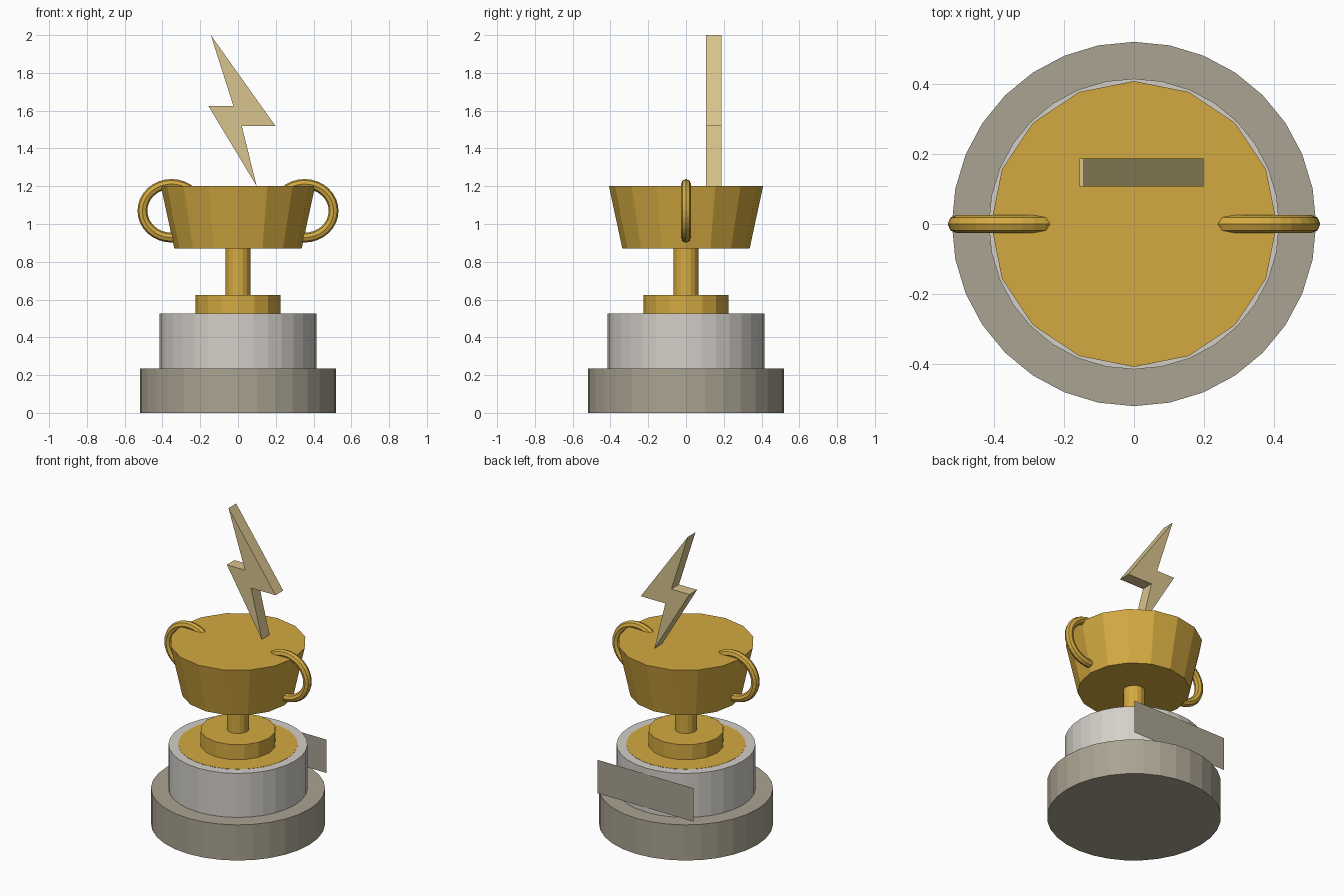
import bpy, bmesh
from math import cos, sin, tau

if "Cube" in bpy.data.objects:
    bpy.data.objects.remove(bpy.data.objects["Cube"])


def material(name, rgb):
    m = bpy.data.materials.new(name)
    lin = [((c / 255 + 0.055) / 1.055) ** 2.4 for c in rgb]
    m.diffuse_color = (*lin, 1)
    m.use_nodes = True
    m.node_tree.nodes["Principled BSDF"].inputs["Base Color"].default_value = m.diffuse_color
    return m


GOLD = material("gold", (212, 170, 65))
PALE = material("pale_gold", (216, 195, 141))
SILVER = material("silver", (212, 208, 201))
STONE = material("grey_stone", (170, 163, 145))


def add(name, bm, mat):
    me = bpy.data.meshes.new(name)
    bm.to_mesh(me)
    bm.free()
    me.materials.append(mat)
    ob = bpy.data.objects.new(name, me)
    bpy.context.collection.objects.link(ob)
    return ob


def drum(name, r_low, r_high, z0, z1, sides, mat):
    bm = bmesh.new()
    rings = [[bm.verts.new((r * sin(tau * i / sides), r * cos(tau * i / sides), z))
              for i in range(sides)] for r, z in ((r_low, z0), (r_high, z1))]
    bm.faces.new(rings[0])
    bm.faces.new(rings[1])
    for i in range(sides):
        j = (i + 1) % sides
        bm.faces.new((rings[0][i], rings[0][j], rings[1][j], rings[1][i]))
    bmesh.ops.recalc_face_normals(bm, faces=bm.faces)
    return add(name, bm, mat)


# Stacked round parts, bottom to top
drum("base", 0.52, 0.52, 0, 0.235, 32, STONE)
drum("pedestal", 0.415, 0.415, 0.235, 0.525, 32, SILVER)
drum("pedestal_inlay", 0.357, 0.357, 0.52, 0.5265, 32, GOLD)
drum("cup_foot", 0.226, 0.226, 0.525, 0.625, 16, GOLD)
drum("cup_stem", 0.066, 0.066, 0.625, 0.87, 16, GOLD)
drum("cup_bowl", 0.337, 0.408, 0.87, 1.2, 16, GOLD)

# Handles: oval rings sunk into both sides of the bowl
for side, label in ((-1, "left"), (1, "right")):
    bm = bmesh.new()
    n, k, tube = 32, 8, 0.026
    grid = []
    for i in range(n):
        a = tau * i / n
        ring = []
        for j in range(k):
            b = tau * j / k
            off = tube * cos(b)
            ring.append(bm.verts.new((side * (0.352 + (0.154 + off) * cos(a)),
                                      tube * sin(b),
                                      1.07 + (0.142 + off) * sin(a))))
        grid.append(ring)
    for i in range(n):
        for j in range(k):
            i2, j2 = (i + 1) % n, (j + 1) % k
            bm.faces.new((grid[i][j], grid[i2][j], grid[i2][j2], grid[i][j2]))
    bmesh.ops.recalc_face_normals(bm, faces=bm.faces)
    add(label + "_handle", bm, GOLD)

# Lightning bolt: extruded zigzag outline
outline = [(-0.144, 2.0), (0.199, 1.518), (0.02, 1.518),
           (0.099, 1.2), (-0.156, 1.624), (-0.024, 1.624)]
bm = bmesh.new()
face = bm.faces.new([bm.verts.new((x, 0.107, z)) for x, z in outline])
ext = bmesh.ops.extrude_face_region(bm, geom=[face], use_keep_orig=True)
for v in ext["geom"]:
    if isinstance(v, bmesh.types.BMVert):
        v.co.y = 0.187
bmesh.ops.recalc_face_normals(bm, faces=bm.faces)
add("lightning_bolt", bm, PALE)

# Flat plaque touching the back of the pedestal
bm = bmesh.new()
bm.faces.new([bm.verts.new((x, 0.42, z)) for x, z in
              ((0.35, 0.268), (-0.35, 0.268), (-0.35, 0.488), (0.35, 0.488))])
add("back_plaque", bm, STONE)
